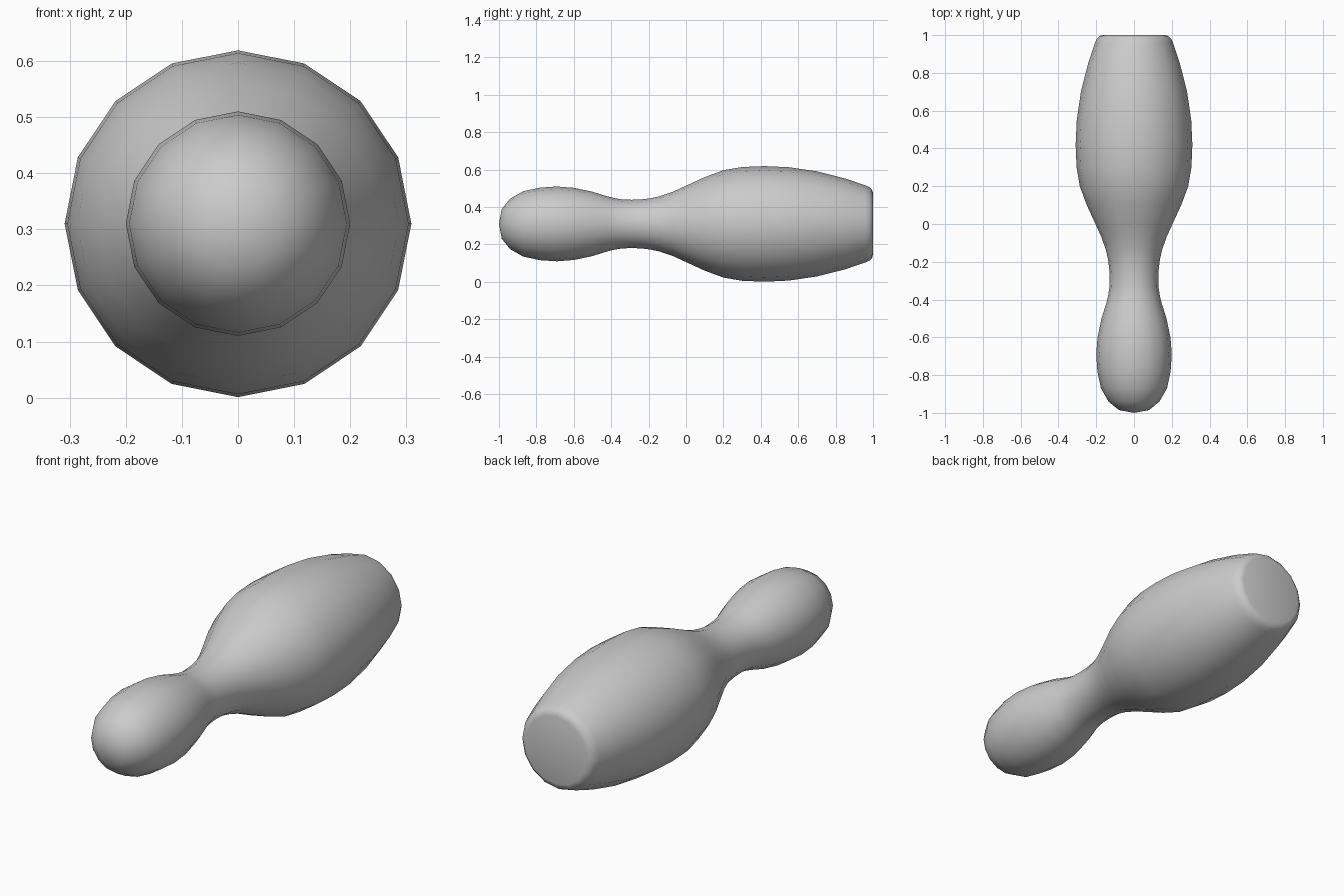
import bpy, bmesh, math
from mathutils import Vector

if "Cube" in bpy.data.objects:
    bpy.data.objects.remove(bpy.data.objects["Cube"])

SIDES = 16
AXIS_Z = 0.31

# Pin profile from head tip to base: (position along y, radius)
PROFILE = [
    (-1.0, 0.0), (-0.985, 0.08), (-0.94, 0.135), (-0.87, 0.175), (-0.78, 0.194),
    (-0.69, 0.2), (-0.6, 0.193), (-0.5, 0.172), (-0.42, 0.147), (-0.38, 0.137),
    (-0.34, 0.131), (-0.29, 0.129), (-0.24, 0.131), (-0.19, 0.137), (-0.14, 0.148),
    (-0.07, 0.172), (0.0, 0.204), (0.1, 0.25), (0.2, 0.287), (0.3, 0.304),
    (0.42, 0.309), (0.55, 0.303), (0.7, 0.281), (0.85, 0.243), (0.96, 0.206),
    (0.982, 0.196), (0.995, 0.182), (1.0, 0.165), (1.0, 0.0),
]

# Revolve the profile around the lengthwise axis
bm = bmesh.new()
verts = [bm.verts.new((0, y, AXIS_Z + r)) for y, r in PROFILE]
edges = [bm.edges.new(pair) for pair in zip(verts, verts[1:])]
bmesh.ops.spin(bm, geom=verts + edges, cent=Vector((0, 0, AXIS_Z)), axis=(0, 1, 0),
               angle=math.tau, steps=SIDES, use_merge=False)
bmesh.ops.remove_doubles(bm, verts=bm.verts[:], dist=0.0005)
bmesh.ops.recalc_face_normals(bm, faces=bm.faces[:])
for f in bm.faces:
    f.smooth = True

# Bowling pin lying on its side
mesh = bpy.data.meshes.new("bowling_pin")
bm.to_mesh(mesh)
bm.free()
pin = bpy.data.objects.new("bowling_pin", mesh)
bpy.context.collection.objects.link(pin)
